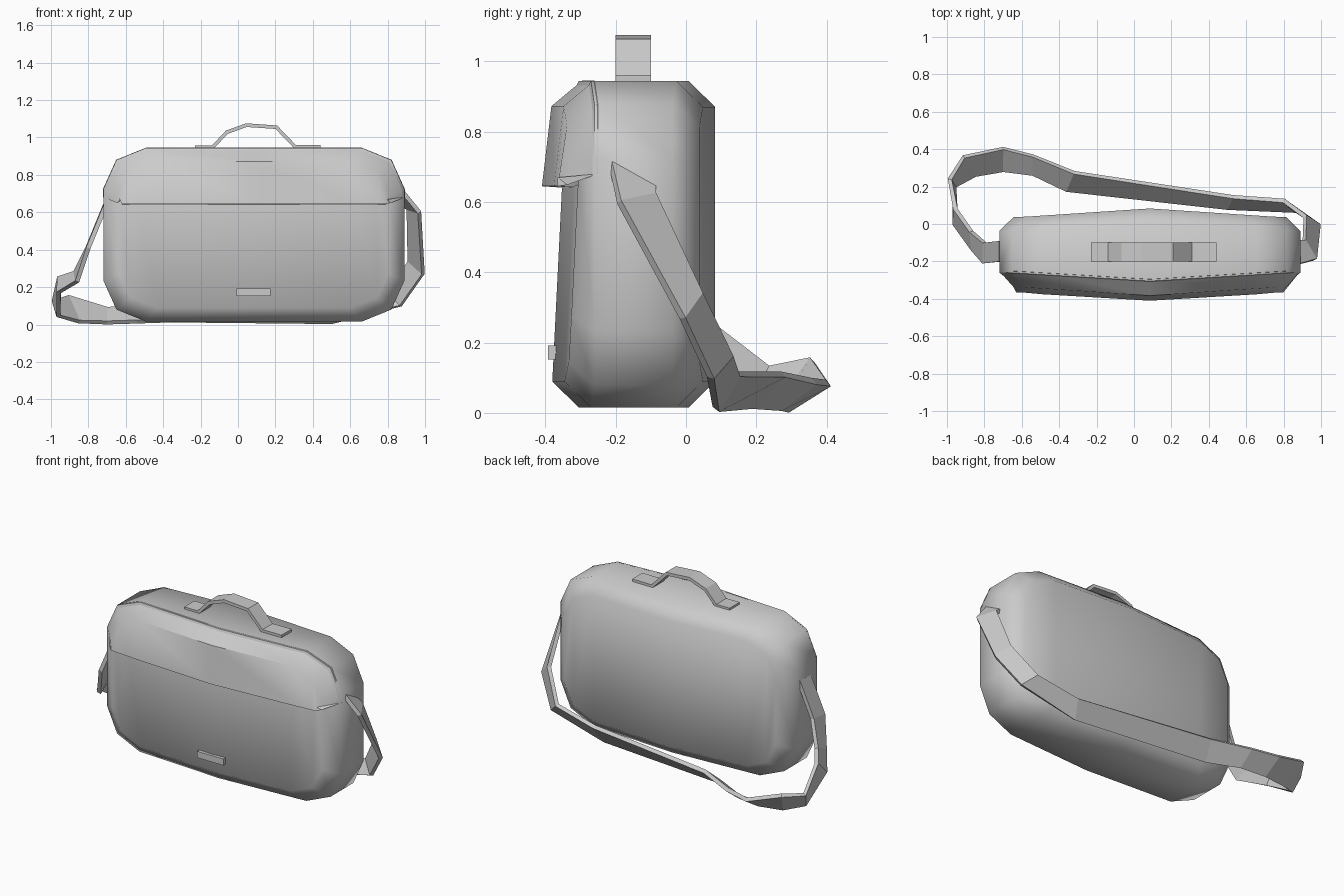
import bpy, bmesh, math

if "Cube" in bpy.data.objects:
    bpy.data.objects.remove(bpy.data.objects["Cube"])

CX = 0.085  # bag centre in x


def make(name, verts, faces, smooth=None, thick=0):
    me = bpy.data.meshes.new(name)
    me.from_pydata(verts, [], faces)
    bm = bmesh.new()
    bm.from_mesh(me)
    bmesh.ops.recalc_face_normals(bm, faces=bm.faces)
    bm.to_mesh(me)
    bm.free()
    ob = bpy.data.objects.new(name, me)
    bpy.context.collection.objects.link(ob)
    bpy.context.view_layer.objects.active = ob
    for o in bpy.context.selected_objects:
        o.select_set(False)
    ob.select_set(True)
    if thick:
        mod = ob.modifiers.new("thickness", 'SOLIDIFY')
        mod.thickness = thick
        mod.offset = 0
    if smooth:
        bpy.ops.object.shade_smooth_by_angle(angle=math.radians(smooth))
    return ob


# Front outline of the bag: seven columns, upper and lower half
COLS = [(-.805, .245), (-.735, .40), (-.575, .465), (0, .465),
        (.575, .465), (.735, .40), (.805, .245)]
MID = 0.48


def bow(x):
    return 0.045 * min(abs(x) / 0.75, 1)


def ring(sx, sz, y, sign, lean=0):
    pts = []
    for half, cols in ((1, COLS), (-1, COLS[::-1])):
        for x, z in cols:
            zz = MID + half * z * sz
            pts.append((CX + x * sx, y + sign * bow(x) + lean * zz, zz))
    return pts


# Main body: four rings from front to back, capped in columns
rings = [ring(.895, .84, -.385, 1, .05), ring(1, 1, -.305, 1),
         ring(1, 1, .007, -1), ring(.905, .84, .083, -1)]
verts = [p for r in rings for p in r]
faces = []
for k in range(3):
    for i in range(14):
        j = (i + 1) % 14
        faces.append((k*14+i, k*14+j, k*14+14+j, k*14+14+i))
for base in (0, 42):
    for i in range(6):
        faces.append((base+i, base+i+1, base+12-i, base+13-i))
make("bag_body", verts, faces, 60)

# Front flap: wraps over the top edge and ends in a thick lip
verts, faces = [], []
cols = [(-.805, .20)] + COLS + [(.805, .20)]
lip_x = [-.715, -.705, -.68, -.575, 0, .575, .68, .705, .715]
for (x, z), lx in zip(cols, lip_x):
    b = bow(x)
    edge = abs(x) > .8
    lz = .67 if z == .20 else .645
    verts += [(CX + x * 1.002, -.295 + b, MID + z * 1.002),
              (CX + x * .905, -.383 + b, MID + z * .845),
              (CX + lx, -.41 + b, lz),
              (CX + lx, -.368 + b, lz - .003),
              (CX + lx * .98, -.335 + b, lz + .01)]
for i in range(8):
    for k in range(4):
        a = i * 5 + k
        faces.append((a, a + 1, a + 6, a + 5))
faces += [(0, 1, 2, 3, 4), (44, 43, 42, 41, 40)]
make("front_flap", verts, faces, 40)

# Top carry handle: extruded bent profile
path = [(-.23, .948), (-.135, .948), (-.06, 1.028), (.045, 1.066),
        (.205, 1.055), (.305, .951), (.44, .951)]
verts = [(x, y, z) for x, z in path for y in (-.20, -.10)]
faces = [(2*i, 2*i+1, 2*i+3, 2*i+2) for i in range(len(path) - 1)]
make("carry_handle", verts, faces, 0, .02)

# Small blank tag on the front
bpy.ops.mesh.primitive_cube_add(size=1, location=(.083, -.38, .172))
tag = bpy.context.object
tag.name = "front_tag"
tag.scale = (.18, .024, .04)

# Shoulder strap: paired edge points from right side, behind, to left side
strap = [
    ((.88, -.215, .71), (.88, -.09, .64)),
    ((.97, -.19, .60), (.91, -.09, .62)),
    ((.99, -.01, .27), (.915, .04, .34)),
    ((.87, .07, .10), (.80, .125, .165)),
    ((.50, .085, .01), (.53, .145, .11)),
    ((-.36, .18, .02), (-.32, .275, .11)),
    ((-.54, .265, .015), (-.54, .365, .09)),
    ((-.70, .285, .01), (-.70, .405, .085)),
    ((-.85, .26, .015), (-.91, .36, .15)),
    ((-.96, .20, .045), (-.985, .24, .13)),
    ((-.96, .00, .17), (-.955, .08, .255)),
    ((-.86, -.14, .23), (-.87, -.04, .28)),
    ((-.80, -.21, .41), (-.80, -.10, .42)),
    ((-.71, -.20, .63), (-.71, -.09, .64)),
]
verts = [p for pair in strap for p in pair]
faces = [(2*i, 2*i+1, 2*i+3, 2*i+2) for i in range(len(strap) - 1)]
make("shoulder_strap", verts, faces, 0, .024)
